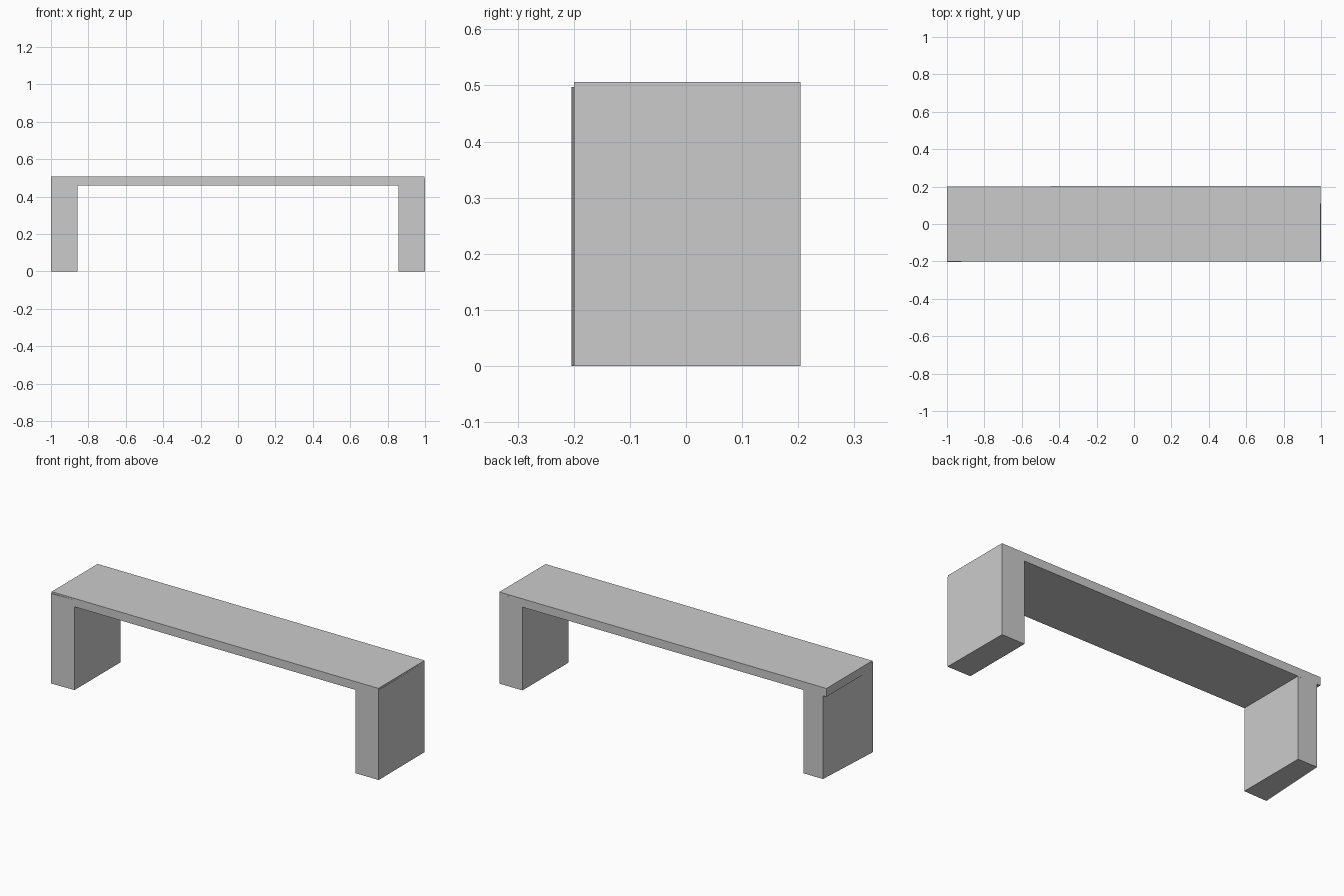
import bpy, bmesh

if "Cube" in bpy.data.objects:
    bpy.data.objects.remove(bpy.data.objects["Cube"])


def prism(name, outline, z0, z1):
    """Extrude a plan outline (counter-clockwise x, y points) from z0 to z1."""
    bm = bmesh.new()
    face = bm.faces.new([bm.verts.new((x, y, z0)) for x, y in outline])
    result = bmesh.ops.extrude_face_region(bm, geom=[face], use_keep_orig=True)
    for v in result["geom"]:
        if isinstance(v, bmesh.types.BMVert):
            v.co.z = z1
    bmesh.ops.recalc_face_normals(bm, faces=bm.faces[:])
    mesh = bpy.data.meshes.new(name)
    bm.to_mesh(mesh)
    bm.free()
    obj = bpy.data.objects.new(name, mesh)
    bpy.context.collection.objects.link(obj)
    return obj


# Long flat seat, very slightly out of square at the back
prism("seat", [(-0.999, -0.2), (0.998, -0.2), (0.998, 0.204), (-0.999, 0.201)], 0.46, 0.506)

# Right slab leg, flush with the seat
prism("right_leg", [(0.857, -0.2), (1.0, -0.2), (0.998, 0.204), (0.857, 0.204)], 0.0, 0.497)

# Left slab leg, tapered in plan: its outer face steps in towards the back
prism("left_leg", [(-1.0, -0.204), (-0.859, -0.2), (-0.859, 0.201), (-0.978, 0.201)], 0.0, 0.497)
